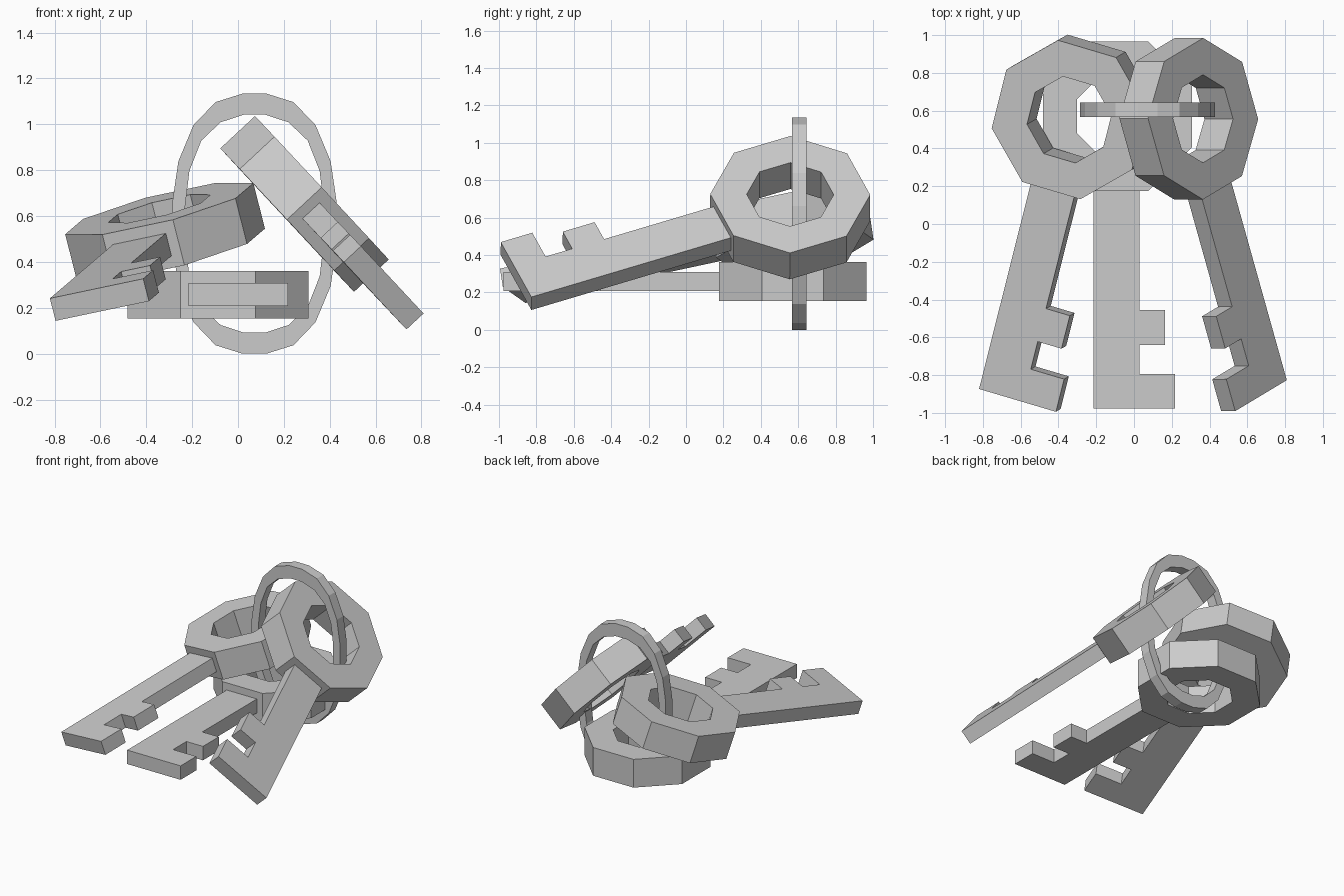
import bpy, bmesh, math
from mathutils import Vector, Matrix

if "Cube" in bpy.data.objects:
    bpy.data.objects.remove(bpy.data.objects["Cube"])


def new_object(name, bm, matrix=Matrix()):
    bmesh.ops.recalc_face_normals(bm, faces=bm.faces)
    mesh = bpy.data.meshes.new(name)
    bm.to_mesh(mesh)
    bm.free()
    ob = bpy.data.objects.new(name, mesh)
    ob.matrix_world = matrix
    bpy.context.collection.objects.link(ob)
    return ob


def band(name, outer, inner, thickness, matrix):
    """Closed loop with a rectangular section between two matching outlines."""
    bm = bmesh.new()
    h = thickness / 2
    rings = [[bm.verts.new((x, y, z)) for x, y in loop]
             for loop, z in ((outer, -h), (outer, h), (inner, h), (inner, -h))]
    n = len(outer)
    for k in range(4):
        a, b = rings[k], rings[(k + 1) % 4]
        for i in range(n):
            j = (i + 1) % n
            bm.faces.new((a[i], a[j], b[j], b[i]))
    return new_object(name, bm, matrix)


def plate(name, outline, thickness, matrix):
    """Flat outline extruded to a plate."""
    bm = bmesh.new()
    face = bm.faces.new([bm.verts.new((x, y, -thickness / 2)) for x, y in outline])
    top = bmesh.ops.extrude_face_region(bm, geom=[face])["geom"]
    bmesh.ops.translate(bm, vec=(0, 0, thickness),
                        verts=[v for v in top if isinstance(v, bmesh.types.BMVert)])
    return new_object(name, bm, matrix)


def octagon(apothem):
    r = apothem / math.cos(math.pi / 8)
    return [(r * math.cos(math.pi / 8 + i * math.pi / 4),
             r * math.sin(math.pi / 8 + i * math.pi / 4)) for i in range(8)]


def quadrants(pts):
    """Mirror a quarter outline (top to side) into a full loop."""
    right = pts + [(x, -y) for x, y in reversed(pts)]
    return right + [(-x, y) for x, y in reversed(right)]


def frame(centre, across, along):
    """Placement from the key's tooth direction and its shaft direction."""
    y = Vector(along).normalized()
    x = Vector(across)
    x = (x - y * x.dot(y)).normalized()
    m = Matrix((x, y, x.cross(y))).transposed().to_4x4()
    m.translation = centre
    return m


# Key blade with two teeth, relative to the head centre
BLADE = [(-0.128, -0.35), (-0.128, -1.547), (0.305, -1.547), (0.305, -1.365),
         (0.117, -1.365), (0.117, -1.211), (0.251, -1.211), (0.251, -1.027),
         (0.117, -1.027), (0.117, -0.35)]

# Three keys: head centre, tooth direction, shaft direction
KEYS = {
    "middle": ((-0.087, 0.571, 0.258), (1, 0, 0), (0, 1, 0)),
    "left": ((-0.318, 0.567, 0.533), (0.943, -0.27, 0.2), (0.239, 0.95, 0.204)),
    "right": ((0.29, 0.557, 0.653), (-0.632, -0.375, 0.679), (-0.259, 0.925, 0.275)),
}
for side, (centre, across, along) in KEYS.items():
    m = frame(centre, across, along)
    band(side + "_key_head", octagon(0.395), octagon(0.215), 0.207, m)
    plate(side + "_key_blade", BLADE, 0.102, m)

# Upright oval ring through the key heads
outer = quadrants([(0.052, 0.567), (0.17, 0.53), (0.266, 0.43), (0.332, 0.272), (0.358, 0.095)])
inner = quadrants([(0.047, 0.475), (0.148, 0.442), (0.232, 0.362), (0.284, 0.23), (0.302, 0.08)])
stand = Matrix.Translation((0.072, 0.605, 0.567)) @ Matrix.Rotation(math.pi / 2, 4, 'X')
band("key_ring", outer, inner, 0.076, stand)
